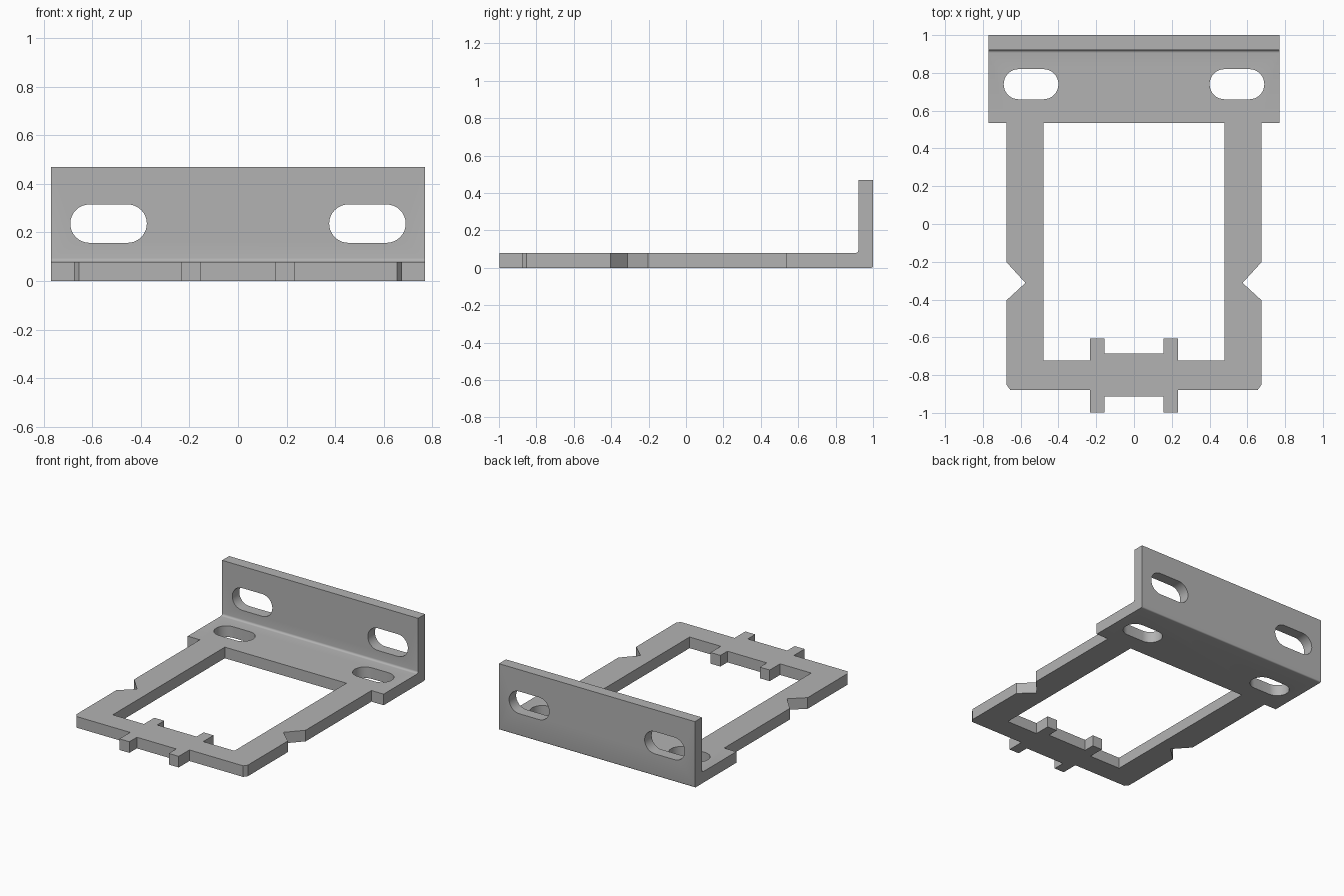
import bpy
import bmesh
import math
from mathutils import Matrix, Vector

default_cube = bpy.data.objects.get("Cube")
if default_cube:
    bpy.data.objects.remove(default_cube, do_unlink=True)

# Material
metal = bpy.data.materials.new("bracket grey")
metal.use_nodes = True
GREY = (0.45, 0.45, 0.45, 1)
metal.diffuse_color = GREY
metal.node_tree.nodes["Principled BSDF"].inputs["Base Color"].default_value = GREY


def prism(name, points, low, high, axes=Matrix.Identity(3)):
    """Extrude a 2D outline from low to high; axes maps it into space."""
    bm = bmesh.new()
    face = bm.faces.new([bm.verts.new(axes @ Vector((u, v, low))) for u, v in points])
    moved = bmesh.ops.extrude_face_region(bm, geom=[face])["geom"]
    bmesh.ops.translate(bm, vec=axes @ Vector((0, 0, high - low)),
                        verts=[g for g in moved if isinstance(g, bmesh.types.BMVert)])
    bmesh.ops.recalc_face_normals(bm, faces=bm.faces)
    mesh = bpy.data.meshes.new(name)
    bm.to_mesh(mesh)
    bm.free()
    mesh.materials.append(metal)
    obj = bpy.data.objects.new(name, mesh)
    bpy.context.collection.objects.link(obj)
    return obj


def arc(cu, cv, radius, start, end, steps):
    angles = [math.radians(start + (end - start) * i / steps) for i in range(steps + 1)]
    return [(cu + radius * math.cos(a), cv + radius * math.sin(a)) for a in angles]


def slot(left, right, centre, radius):
    return (arc(right - radius, centre, radius, -90, 90, 16)
            + arc(left + radius, centre, radius, 90, 270, 16))


def mirrored(half):
    return half + [(-u, v) for u, v in reversed(half)]


def cut(target, tool, operation="DIFFERENCE"):
    tool.hide_render = True
    mod = target.modifiers.new("cut", "BOOLEAN")
    mod.operation = operation
    mod.solver = "EXACT"
    mod.object = tool
    bpy.context.view_layer.objects.active = target
    bpy.ops.object.modifier_apply(modifier=mod.name)
    bpy.data.objects.remove(tool, do_unlink=True)


# Bent sheet: L section in the YZ plane, swept along X
T = 0.079
WALL = 1 - T
SECTION_AXES = Matrix(((0, 0, 1), (1, 0, 0), (0, 1, 0)))
section = ([(-1.2, 0)] + arc(0.99, 0.01, 0.01, -90, 0, 4)
           + [(1, 0.47), (WALL, 0.47)]
           + arc(WALL - 0.015, T + 0.015, 0.015, 0, -90, 5) + [(-1.2, T)])
bracket = prism("slotted_angle_bracket", section, -0.77, 0.77, SECTION_AXES)

# Outer silhouette: front tabs, clipped corners, side notches, wide back
silhouette = mirrored([
    (0.155, -0.914), (0.155, -0.998), (0.233, -0.998), (0.233, -0.878),
    (0.655, -0.878), (0.674, -0.852), (0.674, -0.403), (0.575, -0.312),
    (0.674, -0.203), (0.674, 0.535), (0.9, 0.535), (0.9, 1.1)])
cut(bracket, prism("silhouette_cutter", silhouette, -0.2, 0.7), "INTERSECT")

# Central opening with the inner ends of the tabs
opening = mirrored([
    (0.155, -0.686), (0.155, -0.607), (0.233, -0.607), (0.233, -0.723),
    (0.478, -0.723), (0.478, 0.535)])
cut(bracket, prism("opening_cutter", opening, -0.2, 0.3))

# Rounded slots through the base and the upright flange
FLANGE_AXES = Matrix(((1, 0, 0), (0, 0, 1), (0, 1, 0)))
for side in (-1, 1):
    base_ends = sorted((side * 0.40, side * 0.69))
    flange_ends = sorted((side * 0.375, side * 0.69))
    cut(bracket, prism("base_slot_cutter", slot(*base_ends, 0.74, 0.08), -0.2, 0.3))
    cut(bracket, prism("flange_slot_cutter", slot(*flange_ends, 0.236, 0.079),
                       0.85, 1.2, FLANGE_AXES))

# Smooth slot ends and bend, crisp edges elsewhere
bpy.ops.object.select_all(action="DESELECT")
bracket.select_set(True)
bpy.context.view_layer.objects.active = bracket
bpy.ops.object.shade_smooth_by_angle(angle=math.radians(30))
